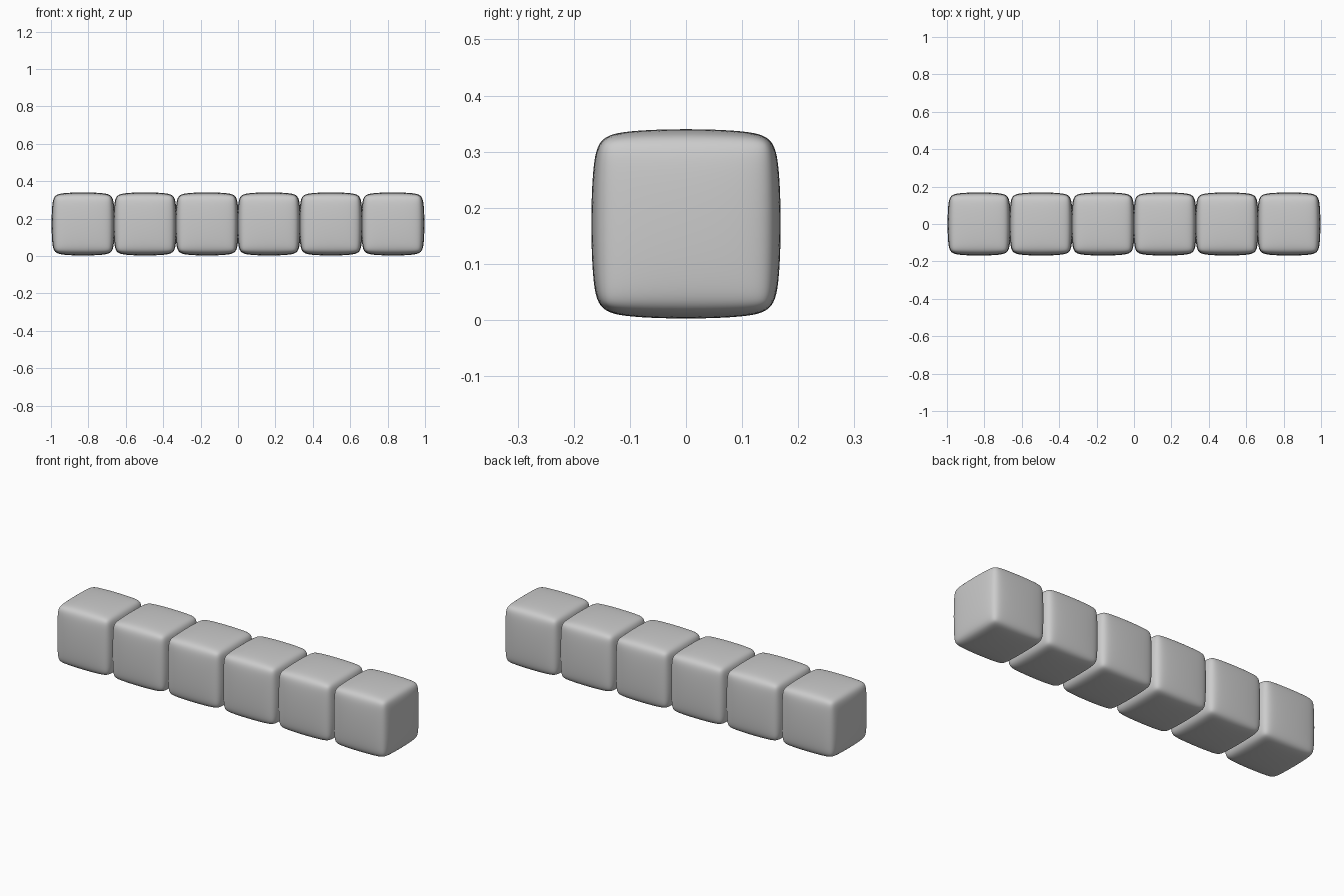
import bpy, bmesh

if "Cube" in bpy.data.objects:
    bpy.data.objects.remove(bpy.data.objects["Cube"])

COUNT = 6
SIZE = 0.3425                        # control cube edge before smoothing
PITCH = (1.996 - 0.34) / (COUNT - 1)   # spacing so the row spans 2 units


def pillow_block(name, x):
    # Bevelled cube smoothed by subdivision into a softly bulging block
    mesh = bpy.data.meshes.new(name)
    bm = bmesh.new()
    bmesh.ops.create_cube(bm, size=SIZE)
    bmesh.ops.bevel(bm, geom=bm.edges[:], offset=0.032, segments=1,
                    affect='EDGES', profile=0.5)
    for f in bm.faces:
        f.smooth = True
    bm.to_mesh(mesh)
    bm.free()
    ob = bpy.data.objects.new(name, mesh)
    bpy.context.collection.objects.link(ob)
    ob.location = (x, 0, SIZE / 2)
    sub = ob.modifiers.new("smooth", 'SUBSURF')
    sub.levels = sub.render_levels = 4
    return ob


# Row of touching blocks along x
for i in range(COUNT):
    pillow_block(f"block_{i + 1}", (i - (COUNT - 1) / 2) * PITCH)
